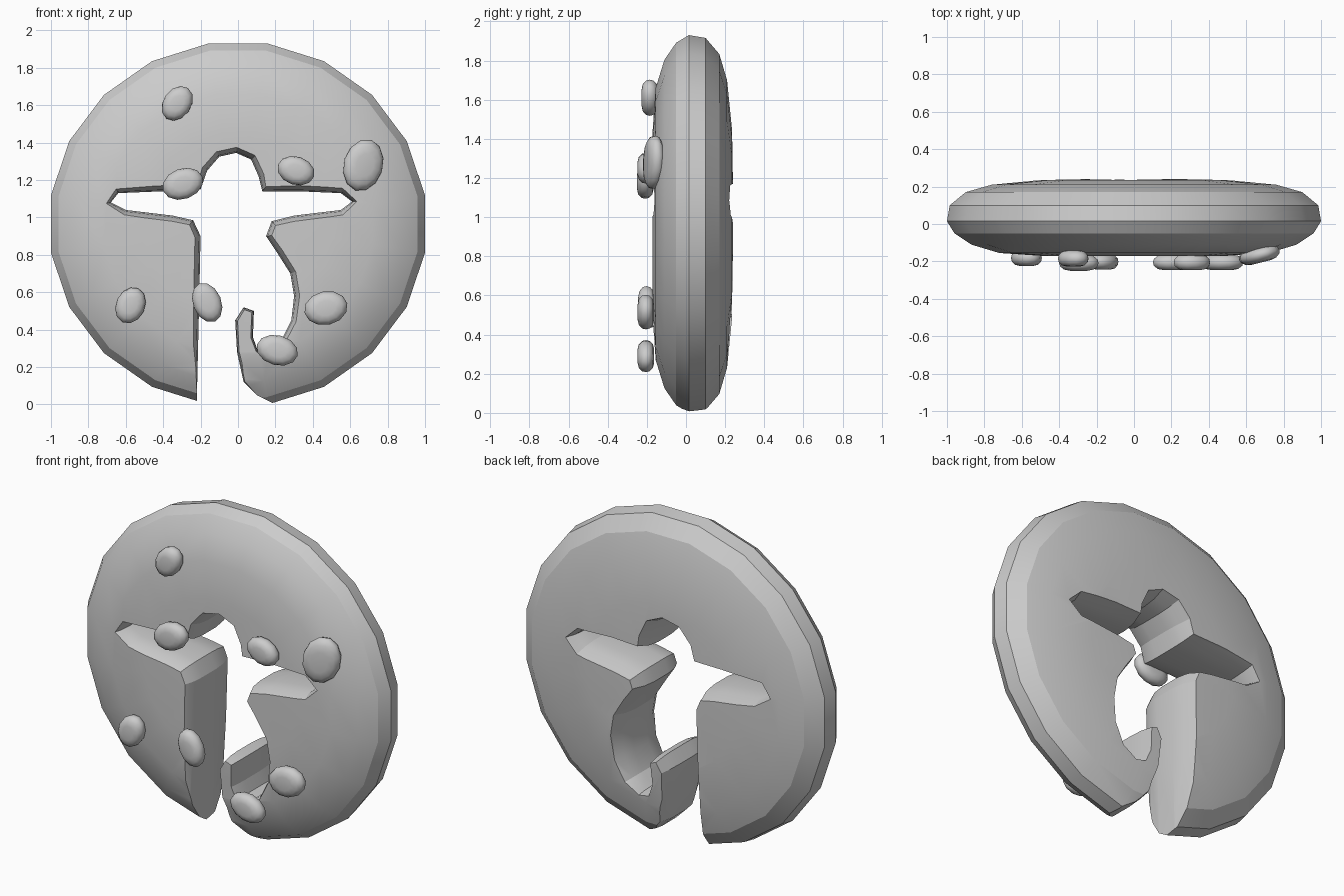
import bpy, bmesh, math
from mathutils import Vector

if "Cube" in bpy.data.objects:
    bpy.data.objects.remove(bpy.data.objects["Cube"])


def loft(name, rings):
    """Closed mesh through equal-length rings of points, facing outwards."""
    bm = bmesh.new()
    vs = [[bm.verts.new(p) for p in r] for r in rings]
    n = len(rings[0])
    for a, b in zip(vs, vs[1:]):
        for i in range(n):
            j = (i + 1) % n
            bm.faces.new((a[i], a[j], b[j], b[i]))
    bm.faces.new(vs[0][::-1])
    bm.faces.new(vs[-1])
    bm.normal_update()
    bmesh.ops.triangulate(bm, faces=bm.faces[:])
    if bm.calc_volume(signed=True) < 0:
        bmesh.ops.reverse_faces(bm, faces=bm.faces[:])
    me = bpy.data.meshes.new(name)
    bm.to_mesh(me)
    bm.free()
    ob = bpy.data.objects.new(name, me)
    bpy.context.collection.objects.link(ob)
    return ob


def activate(ob):
    bpy.ops.object.select_all(action='DESELECT')
    ob.select_set(True)
    bpy.context.view_layer.objects.active = ob


# cookie: 20-sided domed disc, profile given as (radius, y)
profile = [(.25, -.172), (.5, -.17), (.72, -.155), (.87, -.11), (.96, -.05), (1, .015),
           (.985, .1), (.9, .17), (.76, .21), (.5, .235), (.25, .24)]
N = 20
ring_angles = [math.tau * (i + .5) / N for i in range(N)]
cookie = loft("cookie", [[(1.0125 * r * math.cos(a), y, .965 + .977 * r * math.sin(a))
                          for a in ring_angles] for r, y in profile])

# figure-shaped cutout, open at the bottom, clockwise (x, z)
outline = [(-.22, -.1), (-.22, .03), (-.21, .45), (-.2, .9), (-.24, .985), (-.35, 1.01),
           (-.6, 1.04), (-.68, 1.08), (-.64, 1.13), (-.4, 1.14), (-.2, 1.15),
           (-.165, 1.25), (-.1, 1.325), (-.01, 1.345), (.07, 1.31), (.11, 1.22),
           (.13, 1.14), (.32, 1.14), (.55, 1.13), (.61, 1.085), (.55, 1.04),
           (.3, 1.01), (.18, .98), (.15, .9), (.21, .81), (.28, .7), (.3, .58),
           (.285, .45), (.23, .34), (.16, .28), (.105, .29), (.08, .36), (.085, .5),
           (.03, .52), (-.015, .45), (-.005, .28), (.03, .12), (.1, .05), (.2, -.0),
           (.22, -.1)]
pts = [Vector(p) for p in outline]


def grow(d):
    """Outline pushed outwards by d, less around the thin hook."""
    out = []
    for i, p in enumerate(pts):
        a = (p - pts[i - 1]).normalized()
        b = (pts[(i + 1) % len(pts)] - p).normalized()
        t = (a + b).normalized()
        k = .45 if 29 <= i <= 35 else 1
        out.append(p + Vector((-t.y, t.x)) * d * k)
    return out


# flared ends give the cut a rounded lip
sections = [(-.22, .05), (-.165, .028), (-.12, .008), (-.05, 0), (.08, 0),
            (.16, .01), (.22, .032), (.29, .05)]
cutter = loft("figure_cutter", [[(p.x, y, p.y) for p in grow(d)] for y, d in sections])
cutter.hide_render = True
activate(cookie)
m = cookie.modifiers.new("cut", 'BOOLEAN')
m.operation = 'DIFFERENCE'
m.solver = 'MANIFOLD'
m.object = cutter
bpy.context.view_layer.update()
bpy.ops.object.modifier_apply(modifier="cut")
print("faces", len(cookie.data.polygons))
bpy.data.objects.remove(cutter)
bpy.ops.object.shade_smooth_by_angle(angle=math.radians(20))

# chips: x, y, z, half width, half height, tilt in front view, turn about z
chips = [(-.325, -.185, 1.61, .075, .1, 35, 0), (-.295, -.208, 1.18, .112, .082, -20, 0),
         (.31, -.205, 1.25, .102, .076, 18, 0), (.67, -.165, 1.28, .108, .142, 18, 14),
         (-.575, -.182, .53, .078, .1, 25, 0), (-.165, -.202, .545, .076, .11, -22, 0),
         (.47, -.205, .515, .117, .09, -12, 0), (.21, -.205, .29, .113, .08, 15, 0)]
puck = [(.45, -1), (.75, -.85), (.95, -.45), (1, 0), (.95, .45), (.75, .85), (.45, 1)]
for k, (x, y, z, w, h, tilt, turn) in enumerate(chips):
    rings = [[(w * r * math.cos(math.tau * i / 12), .042 * s, h * r * math.sin(math.tau * i / 12))
              for i in range(12)] for r, s in puck]
    chip = loft(f"chip_{k + 1}", rings)
    chip.location = (x, y, z)
    chip.rotation_euler = (0, math.radians(tilt), math.radians(turn))
    activate(chip)
    bpy.ops.object.shade_smooth_by_angle(angle=math.radians(40))
